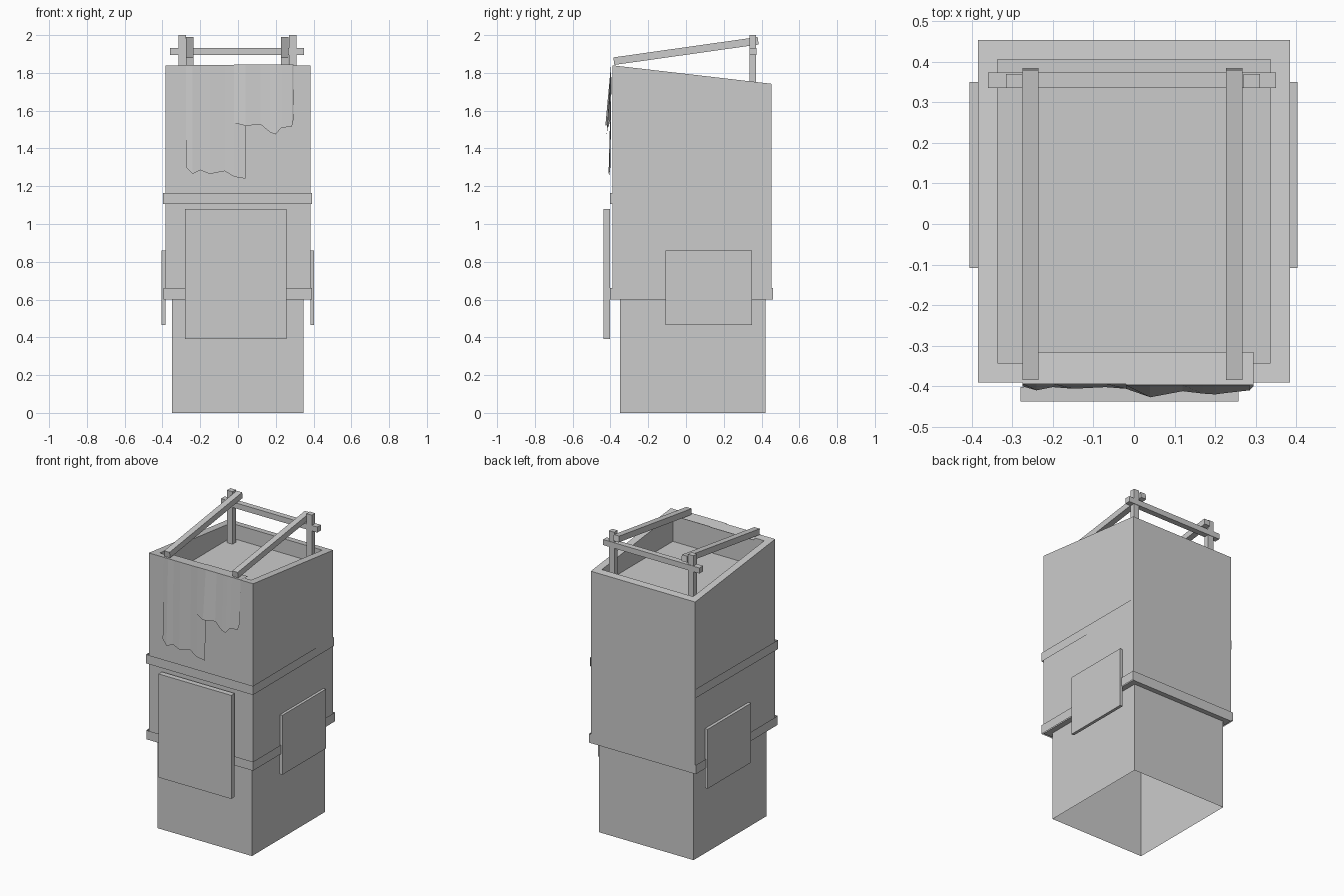
import bpy, bmesh
from mathutils import Matrix, Vector

cube = bpy.data.objects.get("Cube")
if cube:
    bpy.data.objects.remove(cube, do_unlink=True)

grey = bpy.data.materials.new("plain_grey")
grey.use_nodes = True
colour = (0.6, 0.6, 0.6, 1)
grey.diffuse_color = colour
next(n for n in grey.node_tree.nodes if n.type == 'BSDF_PRINCIPLED').inputs["Base Color"].default_value = colour


def add_object(name, bm):
    mesh = bpy.data.meshes.new(name)
    bm.to_mesh(mesh)
    bm.free()
    mesh.materials.append(grey)
    obj = bpy.data.objects.new(name, mesh)
    bpy.context.collection.objects.link(obj)
    return obj


def rim_height(y):
    return 1.84 - 0.116 * (y + 0.39)


def box_mesh(x, y, z):
    bm = bmesh.new()
    bmesh.ops.create_cube(bm, size=1)
    for v in bm.verts:
        v.co = Vector([r[1] if c > 0 else r[0] for c, r in zip(v.co, (x, y, z))])
    return bm


def box(name, x, y, z, lean=(0, 0)):
    """Box from ranges; its bottom can lean outward."""
    bm = box_mesh(x, y, z)
    for v in bm.verts:
        if v.co.z == min(z):
            v.co.x += lean[0]
            v.co.y += lean[1]
    add_object(name, bm)


# Plinth: four walls, open underneath
bm = box_mesh((-0.35, 0.348), (-0.35, 0.42), (0, 0.6))
bm.normal_update()
bmesh.ops.delete(bm, geom=[f for f in bm.faces if abs(f.normal.z) > 0.5], context='FACES_ONLY')
add_object("base", bm)

# Body with a sloping rim around a sunken roof
bm = box_mesh((-0.385, 0.385), (-0.39, 0.453), (0.6, 1.84))
for v in bm.verts:
    if v.co.z > 1:
        v.co.z = rim_height(v.co.y)
bm.normal_update()
roof = max(bm.faces, key=lambda f: f.normal.z)
bmesh.ops.inset_region(bm, faces=[roof], thickness=0.068)
bmesh.ops.inset_region(bm, faces=[roof], thickness=0)
for v in roof.verts:
    v.co.z = 1.65
add_object("body", bm)


def band(name, path, low, high, closed):
    """Thin upright strip following a plan outline."""
    bm = bmesh.new()
    pairs = [(bm.verts.new((x, y, low)), bm.verts.new((x, y, high))) for x, y in path]
    following = pairs[1:] + (pairs[:1] if closed else [])
    for (a, b), (c, d) in zip(pairs, following):
        bm.faces.new((a, c, d, b))
    add_object(name, bm)


band("lower_band", [(-0.394, 0.46), (-0.395, -0.402), (0.392, -0.402), (0.392, 0.46)], 0.6, 0.66, True)
band("upper_band", [(-0.391, 0.452), (-0.396, -0.402), (0.392, -0.402), (0.39, 0.452)], 1.105, 1.165, False)

# Leaning panels
box("front_panel", (-0.28, 0.257), (-0.438, -0.402), (0.39, 1.08), lean=(0, -0.027))
box("left_panel", (0.383, 0.403), (-0.108, 0.35), (0.464, 0.86), lean=(0.017, 0))
box("right_panel", (-0.405, -0.385), (-0.108, 0.35), (0.464, 0.86), lean=(-0.018, 0))

# Roof frame: posts, crossbar and sloping rails
for side, post_x, rail_x in (("left", (0.27, 0.31), 0.247), ("right", (-0.315, -0.275), -0.255)):
    box(side + "_post", post_x, (0.335, 0.37), (1.65, 2.0))
    start, end = Vector((rail_x, -0.382, 1.862)), Vector((rail_x, 0.382, 1.97))
    run = end - start
    bm = bmesh.new()
    turn = run.to_track_quat('Y', 'Z').to_matrix().to_4x4()
    bmesh.ops.create_cube(bm, size=1, matrix=Matrix.Translation((start + end) / 2) @ turn
                          @ Matrix.Diagonal((0.04, run.length, 0.04, 1)))
    add_object(side + "_rail", bm)
box("crossbar", (-0.36, 0.35), (0.335, 0.373), (1.895, 1.932))


def cloth(name, hem, lift):
    """Ragged sheet folded over the front rim; hem points are x, y, z."""
    bm = bmesh.new()
    rows = [
        [(x, -0.315, rim_height(-0.315) + lift) for x, y, z in hem],
        [(x, -0.392 - lift, 1.84 + lift) for x, y, z in hem],
        hem,
    ]
    grid = [[bm.verts.new(p) for p in row] for row in rows]
    for upper, lower in zip(grid, grid[1:]):
        for i in range(len(hem) - 1):
            bm.faces.new((upper[i], lower[i], lower[i + 1], upper[i + 1]))
    add_object(name, bm)


cloth("long_cloth", [(-0.275, -0.4, 1.3), (-0.24, -0.41, 1.265), (-0.2, -0.402, 1.285),
                     (-0.15, -0.406, 1.265), (-0.07, -0.402, 1.28), (-0.02, -0.406, 1.25),
                     (0.04, -0.404, 1.24)], 0.002)
cloth("short_cloth", [(-0.02, -0.406, 1.535), (0.04, -0.427, 1.52), (0.12, -0.412, 1.527),
                      (0.17, -0.418, 1.485), (0.2, -0.42, 1.475), (0.23, -0.416, 1.51),
                      (0.285, -0.41, 1.515), (0.295, -0.399, 1.56)], 0.005)
